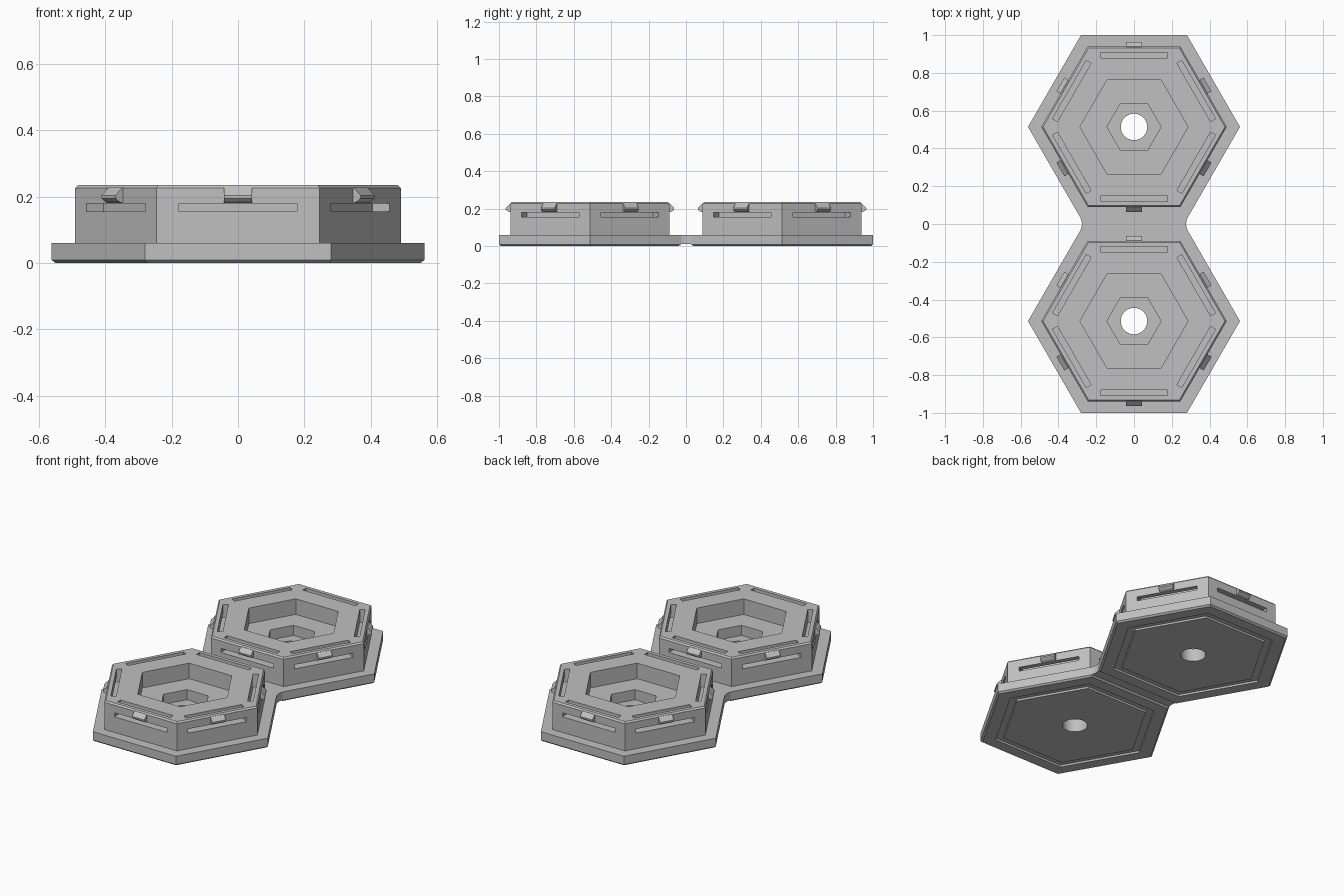
import bpy, bmesh, math
from mathutils import Matrix, Vector

cube = bpy.data.objects.get("Cube")
if cube:
    bpy.data.objects.remove(cube, do_unlink=True)

grey = bpy.data.materials.new("plain_grey")
grey.use_nodes = True
colour = (0.53, 0.53, 0.53, 1)
grey.diffuse_color = colour
grey.node_tree.nodes["Principled BSDF"].inputs["Base Color"].default_value = colour

HEX = 2 / math.sqrt(3)      # corner radius of a hexagon with unit apothem
CENTRE = 0.514              # distance of each tile from the middle


def make_object(name, bm):
    bmesh.ops.recalc_face_normals(bm, faces=bm.faces)
    mesh = bpy.data.meshes.new(name)
    bm.to_mesh(mesh)
    bm.free()
    mesh.materials.append(grey)
    obj = bpy.data.objects.new(name, mesh)
    bpy.context.collection.objects.link(obj)
    return obj


def hex_lathe(name, profile):
    """Stack hexagonal rings given as (apothem, z) and cap both ends."""
    bm = bmesh.new()
    rings = []
    for apothem, z in profile:
        corners = [math.radians(60 * k) for k in range(6)]
        rings.append([bm.verts.new((apothem * HEX * math.cos(t),
                                    apothem * HEX * math.sin(t), z)) for t in corners])
    for low, high in zip(rings, rings[1:]):
        for k in range(6):
            n = (k + 1) % 6
            bm.faces.new((low[k], low[n], high[n], high[k]))
    bm.faces.new(rings[0])
    bm.faces.new(rings[-1])
    return make_object(name, bm)


def extrude(bm, points, offset):
    face = bm.faces.new([bm.verts.new(p) for p in points])
    result = bmesh.ops.extrude_face_region(bm, geom=[face])
    moved = [g for g in result["geom"] if isinstance(g, bmesh.types.BMVert)]
    bmesh.ops.translate(bm, verts=moved, vec=offset)


def around_sides(name, profile, half_width):
    """Sweep an (outward, z) profile along each of the six sides."""
    bm = bmesh.new()
    for k in range(6):
        turn = Matrix.Rotation(math.radians(30 + 60 * k), 3, "Z")
        points = [turn @ Vector((a, -half_width, z)) for a, z in profile]
        extrude(bm, points, turn @ Vector((0, 2 * half_width, 0)))
    return make_object(name, bm)


def cut(target, cutter):
    mod = target.modifiers.new("cut", "BOOLEAN")
    mod.operation = "DIFFERENCE"
    mod.solver = "EXACT"
    mod.object = cutter
    bpy.context.view_layer.objects.active = target
    bpy.ops.object.modifier_apply(modifier=mod.name)
    bpy.data.objects.remove(cutter, do_unlink=True)


# Tile: grooved underside, flanged base, raised body and stepped pocket
tile = hex_lathe("hex_tile_back", [
    (0.365, 0), (0.368, 0.01), (0.405, 0.01), (0.408, 0),
    (0.476, 0), (0.486, 0.009), (0.486, 0.06),
    (0.425, 0.06), (0.425, 0.226), (0.417, 0.235),
    (0.248, 0.235), (0.248, 0.14), (0.124, 0.14), (0.124, 0.078)])

# Central through hole
bm = bmesh.new()
bmesh.ops.create_cone(bm, cap_ends=True, segments=64, radius1=0.07, radius2=0.07, depth=1)
cut(tile, make_object("hole_cutter", bm))

# L-shaped slots that free a springy bar on each side
cut(tile, around_sides("slot_cutter", [
    (0.365, 0.155), (0.5, 0.155), (0.5, 0.18),
    (0.395, 0.18), (0.395, 0.3), (0.365, 0.3)], 0.178))

# Snap clips on the bars
clips = around_sides("snap_clips_back", [
    (0.41, 0.182), (0.428, 0.181), (0.442, 0.187), (0.45, 0.195),
    (0.45, 0.204), (0.426, 0.228), (0.41, 0.228)], 0.042)

# Place the back pair and copy it to the front
for obj in (tile, clips):
    obj.location.y = CENTRE
    twin = obj.copy()
    twin.data = obj.data.copy()
    twin.name = obj.name.replace("back", "front")
    twin.location.y = -CENTRE
    bpy.context.collection.objects.link(twin)

# Neck joining the two bases
bm = bmesh.new()
right = [(0.281, -0.028), (0.277, -0.014), (0.276, 0), (0.277, 0.014), (0.281, 0.028)]
outline = right + [(-x, -y) for x, y in right]
extrude(bm, [(x, y, 0.01) for x, y in outline], (0, 0, 0.05))
make_object("joining_neck", bm)

# Smooth the round hole while keeping the edges crisp
bpy.ops.object.select_all(action="DESELECT")
for obj in bpy.context.collection.objects:
    if obj.type == "MESH" and obj.name.startswith("hex_tile"):
        obj.select_set(True)
        bpy.context.view_layer.objects.active = obj
bpy.ops.object.shade_smooth_by_angle(angle=math.radians(20))
